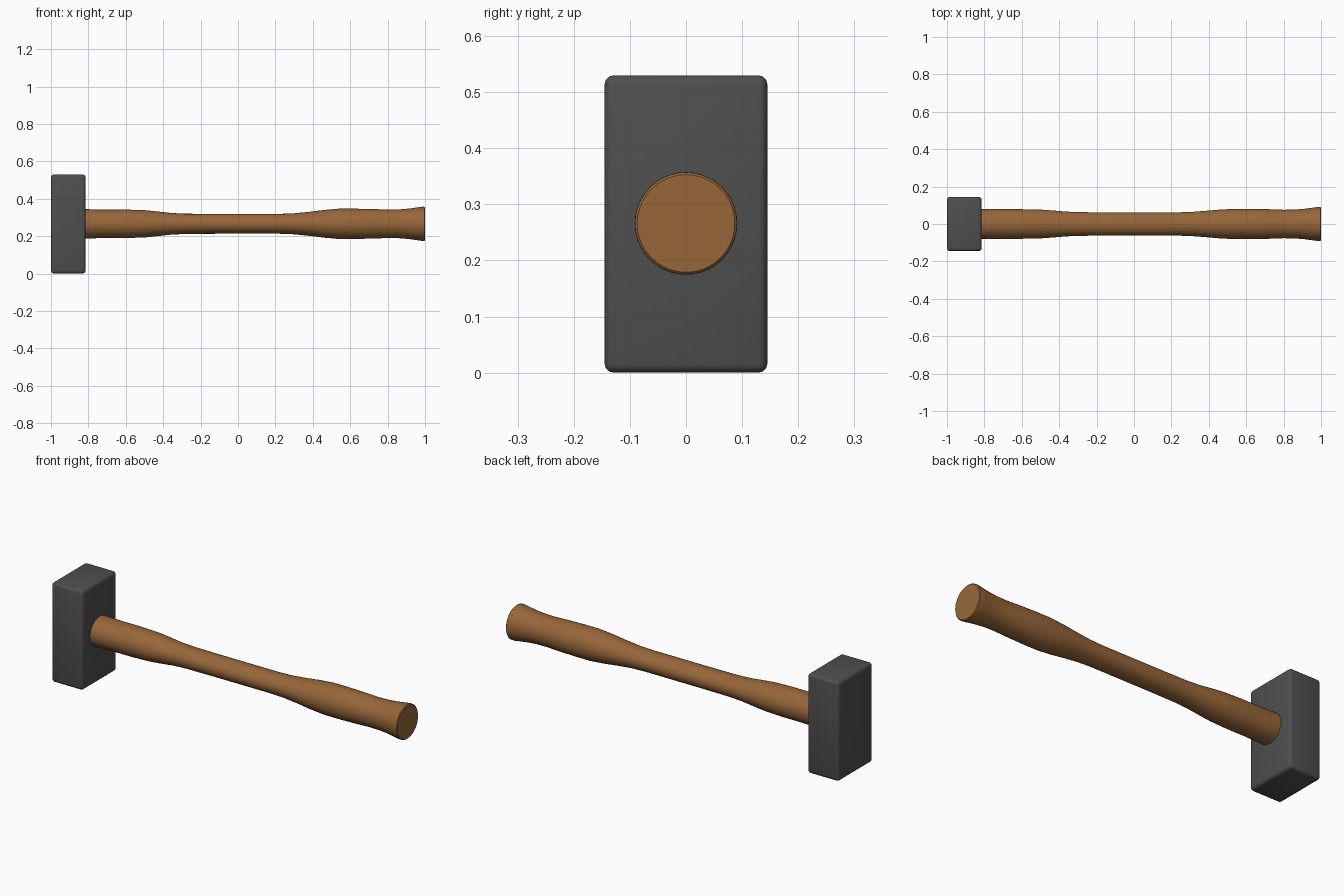
import bpy, bmesh, math

if "Cube" in bpy.data.objects:
    bpy.data.objects.remove(bpy.data.objects["Cube"])

ZC = 0.266   # height of the handle axis


def material(name, rgb):
    m = bpy.data.materials.new(name)
    m.diffuse_color = (*rgb, 1)
    m.use_nodes = True
    m.node_tree.nodes["Principled BSDF"].inputs["Base Color"].default_value = m.diffuse_color
    return m


def finish(name, bm, mat, angle):
    bmesh.ops.recalc_face_normals(bm, faces=bm.faces)
    me = bpy.data.meshes.new(name)
    bm.to_mesh(me)
    bm.free()
    me.materials.append(mat)
    ob = bpy.data.objects.new(name, me)
    bpy.context.collection.objects.link(ob)
    bpy.ops.object.select_all(action='DESELECT')
    ob.select_set(True)
    bpy.context.view_layer.objects.active = ob
    bpy.ops.object.shade_smooth_by_angle(angle=math.radians(angle))
    return ob


wood = material("brown wood", (0.31, 0.135, 0.042))
iron = material("dark grey iron", (0.078, 0.078, 0.078))

# hammer head: upright block with softened edges
bm = bmesh.new()
bmesh.ops.create_cube(bm, size=1)
for v in bm.verts:
    v.co.x = v.co.x * 0.185 - 0.9075
    v.co.y *= 0.29
    v.co.z = (v.co.z + 0.5) * 0.53
bmesh.ops.bevel(bm, geom=bm.edges[:], offset=0.016, segments=3,
                profile=0.5, affect='EDGES')
finish("hammer_head", bm, iron, 40)

# handle: oval cross-sections (x, half width y, half height z)
profile = [(-0.84, 0.081, 0.078), (-0.80, 0.081, 0.078), (-0.70, 0.079, 0.076),
           (-0.60, 0.079, 0.076), (-0.50, 0.077, 0.073), (-0.43, 0.072, 0.066),
           (-0.36, 0.066, 0.058), (-0.28, 0.063, 0.054), (-0.10, 0.062, 0.053),
           (0.10, 0.062, 0.053), (0.22, 0.062, 0.053), (0.30, 0.064, 0.056),
           (0.38, 0.070, 0.064), (0.46, 0.077, 0.074), (0.54, 0.081, 0.081),
           (0.62, 0.081, 0.081), (0.72, 0.079, 0.079), (0.80, 0.076, 0.076),
           (0.86, 0.077, 0.077), (0.91, 0.081, 0.081), (0.955, 0.087, 0.087),
           (0.985, 0.0915, 0.0915), (0.996, 0.091, 0.091), (1.0, 0.087, 0.087)]
SIDES = 40
bm = bmesh.new()
rings = []
for x, ry, rz in profile:
    rings.append([bm.verts.new((x, ry * math.cos(2 * math.pi * i / SIDES),
                                ZC + rz * math.sin(2 * math.pi * i / SIDES)))
                  for i in range(SIDES)])
for a, b in zip(rings, rings[1:]):
    for i in range(SIDES):
        j = (i + 1) % SIDES
        bm.faces.new((a[i], a[j], b[j], b[i]))
bm.faces.new(rings[0])
bm.faces.new(rings[-1])
finish("handle", bm, wood, 35)
